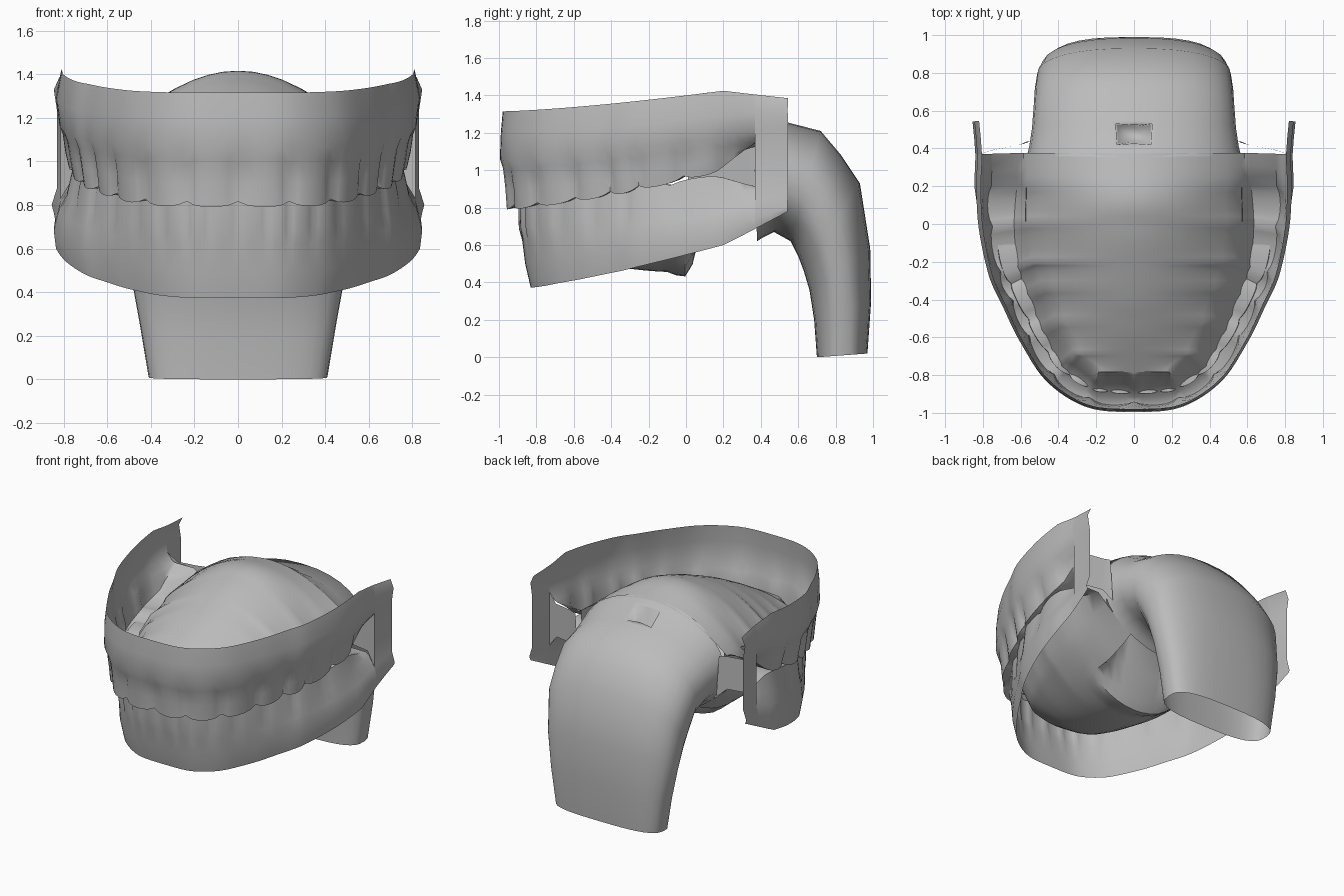
import bpy, bmesh, math
from mathutils import Vector

cube = bpy.data.objects.get("Cube")
if cube:
    bpy.data.objects.remove(cube)

grey = bpy.data.materials.new("plain_grey")
grey.use_nodes = True
COLOUR = (0.5, 0.5, 0.5, 1)
grey.diffuse_color = COLOUR
grey.node_tree.nodes["Principled BSDF"].inputs["Base Color"].default_value = COLOUR

# Dental arch seen from above, centre front to back end
ARCH = [Vector(p) for p in ((0, -.99), (.25, -.965), (.46, -.83), (.6, -.62), (.69, -.43),
                            (.76, -.27), (.81, -.02), (.82, .2), (.815, .37), (.83, .545))]


def spline(pts, u, before):
    """Smooth curve through pts at parameter u; before is the point ahead of the first."""
    last = len(pts) - 1
    i = max(0, min(int(u), last - 1))
    t = u - i
    b, c = pts[i], pts[i + 1]
    a = pts[i - 1] if i else before
    d = pts[i + 2] if i + 2 <= last else c * 2 - b
    return (b * 2 + (c - a) * t + (a * 2 - b * 5 + c * 4 - d) * t * t
            + (b * 3 - a - c * 3 + d) * t ** 3) / 2


def arch(u):
    return spline(ARCH, u, Vector((-ARCH[1].x, ARCH[1].y)))


def ramp(points, y):
    """Smooth height along y."""
    pts = [Vector(p) for p in points]
    y = max(pts[0].x, min(y, pts[-1].x))
    i = max(k for k in range(len(pts) - 1) if pts[k].x <= y)
    t = (y - pts[i].x) / (pts[i + 1].x - pts[i].x)
    return spline(pts, i + t, pts[0] * 2 - pts[1]).y


def arch_point(u, row, bulge=0):
    """Point of a profile row: inward offset and height fade from front to back."""
    d0, d1, z0, z1, bend, puff, drop = row
    p = arch(u)
    tan = (arch(u + .02) - arch(max(u - .02, 0))).normalized()
    if u == 0:
        tan = Vector((1, 0))
    s = max(0, (p.y + .99) / 1.19)
    d = d0 + (d1 - d0) * min(s, 1) - puff * bulge
    z = z0 + (z1 - z0) * s ** 1.4 + bend * max(0, s - 1) + drop * bulge
    q = p + Vector((-tan.y, tan.x)) * d
    return Vector((max(q.x, 0) if u else 0, q.y, z))


def loft(name, rows, mirror=True, flip=False):
    """Skin a grid of points; mirrored across the middle where asked."""
    bm = bmesh.new()
    grid = [[bm.verts.new(p) for p in row] for row in rows]
    for r, s in zip(grid, grid[1:]):
        for i in range(len(r) - 1):
            f = [r[i], s[i], s[i + 1], r[i + 1]]
            bm.faces.new(f[::-1] if flip else f)
    bmesh.ops.remove_doubles(bm, verts=bm.verts, dist=.0005)
    mesh = bpy.data.meshes.new(name)
    bm.to_mesh(mesh)
    bm.free()
    mesh.materials.append(grey)
    ob = bpy.data.objects.new(name, mesh)
    bpy.context.collection.objects.link(ob)
    if mirror:
        m = ob.modifiers.new("mirror", 'MIRROR')
        m.merge_threshold = .002
    bpy.ops.object.select_all(action='DESELECT')
    ob.select_set(True)
    bpy.context.view_layer.objects.active = ob
    bpy.ops.object.shade_smooth_by_angle(angle=math.radians(50))
    return ob


def stations(teeth, steps=6):
    """Stations along the arch with the tooth bulge at each one."""
    out = []
    for a, b in zip(teeth, teeth[1:]):
        for k in range(steps):
            t = k / steps
            out.append((a + (b - a) * t, math.sin(math.pi * t) ** .6 if t else 0))
    return out + [(7 + k / 3, 0) for k in range(4)]


def jaw(name, teeth, rows, crown, hollow=None, flip=False):
    """Gum, hollow teeth, and the vault (palate or mouth floor) in one skin."""
    cols = stations(teeth)
    grid = [[arch_point(u, row, b) for u, b in cols] for row in rows]
    rim = grid[-1]
    for k in range(1, 9):
        r = 1 - k / 8
        line = []
        for p in rim:
            z = p.z + (ramp(crown, p.y) - p.z) * (1 - r * r)
            if hollow and r < .6:
                z += ramp(hollow, p.y) * min(1, (.6 - r) * 5)
            line.append(Vector((p.x * r, p.y, z)))
        grid.append(line)
    return loft(name, grid, flip=flip)


# Rows: offset front/back, height front/back, rear bend, tooth puff, tooth drop
UPPER = [(.01, .01, 1.315, 1.425, -.3, 0, 0),
         (0, -.015, 1.2, 1.29, 0, 0, 0),
         (-.005, 0, 1.06, 1.18, 0, 0, 0),
         (.03, .035, .99, 1.12, .1, .02, .02),
         (.05, .055, .9, 1.06, .4, .028, 0),
         (.05, .065, .815, 1.02, .6, .02, -.025),
         (.075, .2, .82, 1.02, .6, 0, -.02),
         (.13, .23, .92, 1.07, .2, -.02, 0),
         (.19, .25, 1.0, 1.12, 0, -.02, 0)]
LOWER = [(.16, -.015, .372, .6, .28, 0, 0),
         (.13, -.025, .5, .68, .15, 0, 0),
         (.115, 0, .62, .78, .1, 0, 0),
         (.11, .04, .7, .86, 0, .014, -.01),
         (.105, .07, .84, .96, -.5, .014, .02),
         (.13, .2, .84, .96, -.5, 0, .02),
         (.2, .27, .68, .82, 0, 0, 0)]
PALATE = [(-.8, 1.0), (-.5, 1.17), (-.25, 1.29), (0, 1.385), (.15, 1.415), (.37, 1.365)]
FLOOR = [(-.79, .66), (-.6, .54), (-.35, .48), (-.05, .455), (.15, .475), (.3, .55), (.4, .63)]
TONGUE_ROOT = [(-.1, 0), (.02, 0), (.12, .36), (.28, .36), (.37, .08)]

jaw("upper_jaw", range(8), UPPER, PALATE)
jaw("lower_jaw", (0, .55, 1.1, 1.7, 2.5, 3.4, 4.5, 5.7, 7), LOWER, FLOOR, TONGUE_ROOT, True)

# Cheek strip joining both gums behind the teeth
side = UPPER[:3] + LOWER[2::-1]
loft("cheek_strip", [[arch_point(u, row) for u in (8, 8.5, 9)] for row in side])

# Cheek wall from the strip to the throat, and the inner cheek beside it
loft("cheek_wall", [[arch_point(8, row) + Vector((0, k * .02, 0)) for k, row in enumerate(part)]
                    for part in ((UPPER[2], UPPER[5], UPPER[6], UPPER[8]),
                                 (LOWER[2], LOWER[4], LOWER[5], LOWER[6]))], flip=True)
loft("inner_cheek", [[arch_point(6 + k / 3, row) for k in range(7)]
                     for row in (UPPER[8], LOWER[6])])

# Throat: front wall y/z, back wall y/z, half width, squareness
THROAT = [(.38, .62, .355, 1.37, .565, 2), (.41, .64, .405, 1.345, .555, 2),
          (.47, .67, .545, 1.255, .54, 2.1), (.56, .62, .72, 1.21, .53, 2.2),
          (.6, .54, .83, 1.08, .525, 2.3), (.63, .46, .93, .93, .515, 2.4),
          (.66, .36, .985, .58, .49, 2.4), (.685, .2, .99, .3, .45, 2.7),
          (.7, 0, .97, .02, .41, 3)]


def power(v, n):
    return math.copysign(abs(v) ** (2 / n), v) if abs(v) > 1e-6 else 0


rings = []
for yf, zf, yb, zb, w, n in THROAT:
    front, back = Vector((0, yf, zf)), Vector((0, yb, zb))
    ring = []
    for k in range(33):
        a = math.tau * k / 32
        ring.append((front + back) / 2 + (back - front) / 2 * power(math.sin(a), n)
                    + Vector((w * power(math.cos(a), n), 0, 0)))
    rings.append(ring)
throat = loft("throat", rings, mirror=False)

# Uvula pocket pushed down into the roof of the throat
bm = bmesh.new()
bm.from_mesh(throat.data)
roof = []
for f in bm.faces:
    c = f.calc_center_median()
    if abs(c.x) < .09 and c.z > 1.2 and .42 < c.y < .55:
        roof.append(f)
bmesh.ops.inset_region(bm, faces=roof, thickness=.025)
bmesh.ops.inset_region(bm, faces=roof, thickness=.012)
for v in {v for f in roof for v in f.verts}:
    v.co.z -= .14
bm.to_mesh(throat.data)
bm.free()
